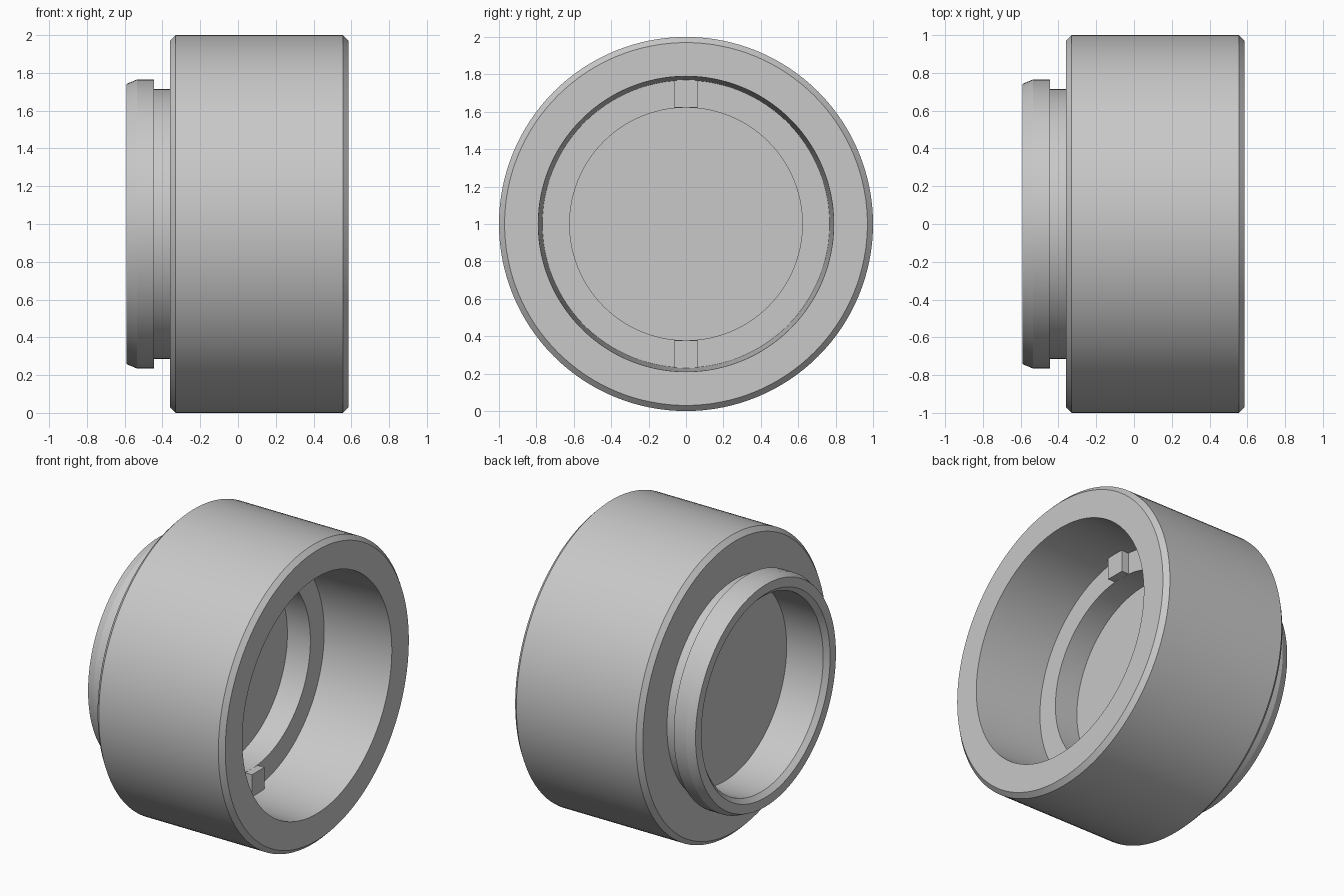
import bpy, bmesh, math
from mathutils import Vector, Matrix

cube = bpy.data.objects.get("Cube")
if cube:
    bpy.data.objects.remove(cube, do_unlink=True)

grey = bpy.data.materials.new("plain grey")
grey.use_nodes = True
colour = (0.58, 0.58, 0.58, 1)
grey.diffuse_color = colour
grey.node_tree.nodes["Principled BSDF"].inputs["Base Color"].default_value = colour


def finish(name, bm, smooth=False):
    """Turn a bmesh into a coloured object standing on the axis height."""
    bmesh.ops.recalc_face_normals(bm, faces=bm.faces)
    mesh = bpy.data.meshes.new(name)
    bm.to_mesh(mesh)
    bm.free()
    mesh.materials.append(grey)
    obj = bpy.data.objects.new(name, mesh)
    bpy.context.collection.objects.link(obj)
    obj.location.z = 1
    if smooth:
        bpy.ops.object.select_all(action="DESELECT")
        obj.select_set(True)
        bpy.context.view_layer.objects.active = obj
        bpy.ops.object.shade_smooth_by_angle(angle=math.radians(20))
    return obj


# Housing section as (x, radius), from the front floor round to the rear floor
section = [
    (-0.07, 0), (-0.07, 0.622),                     # front floor
    (0.10, 0.622), (0.10, 0.768),                   # ledge
    (0.585, 0.79), (0.585, 0.97),                   # drafted bore and rim
    (0.555, 1.0), (-0.33, 1.0), (-0.36, 0.97),      # outer wall
    (-0.36, 0.715), (-0.445, 0.715),                # neck
    (-0.445, 0.765), (-0.535, 0.765), (-0.59, 0.742),  # rear flange
    (-0.59, 0.68), (-0.56, 0.65),                   # rear mouth
    (-0.29, 0.65), (-0.29, 0),                      # rear floor
]
bm = bmesh.new()
verts = [bm.verts.new((x, 0, r)) for x, r in section]
edges = [bm.edges.new(pair) for pair in zip(verts, verts[1:])]
bmesh.ops.spin(bm, geom=verts + edges, cent=(0, 0, 0), axis=(1, 0, 0),
               angle=math.tau, steps=128, use_duplicate=False)
bmesh.ops.remove_doubles(bm, verts=bm.verts, dist=1e-4)
finish("housing", bm, smooth=True)

# Two locating tabs standing on the ledge
for name, side in (("upper_tab", 1), ("lower_tab", -1)):
    bm = bmesh.new()
    bmesh.ops.create_cube(bm, size=1, matrix=Matrix.Translation(
        Vector((0.12, 0, side * 0.697))) @ Matrix.Diagonal((0.06, 0.13, 0.15, 1)))
    finish(name, bm)
